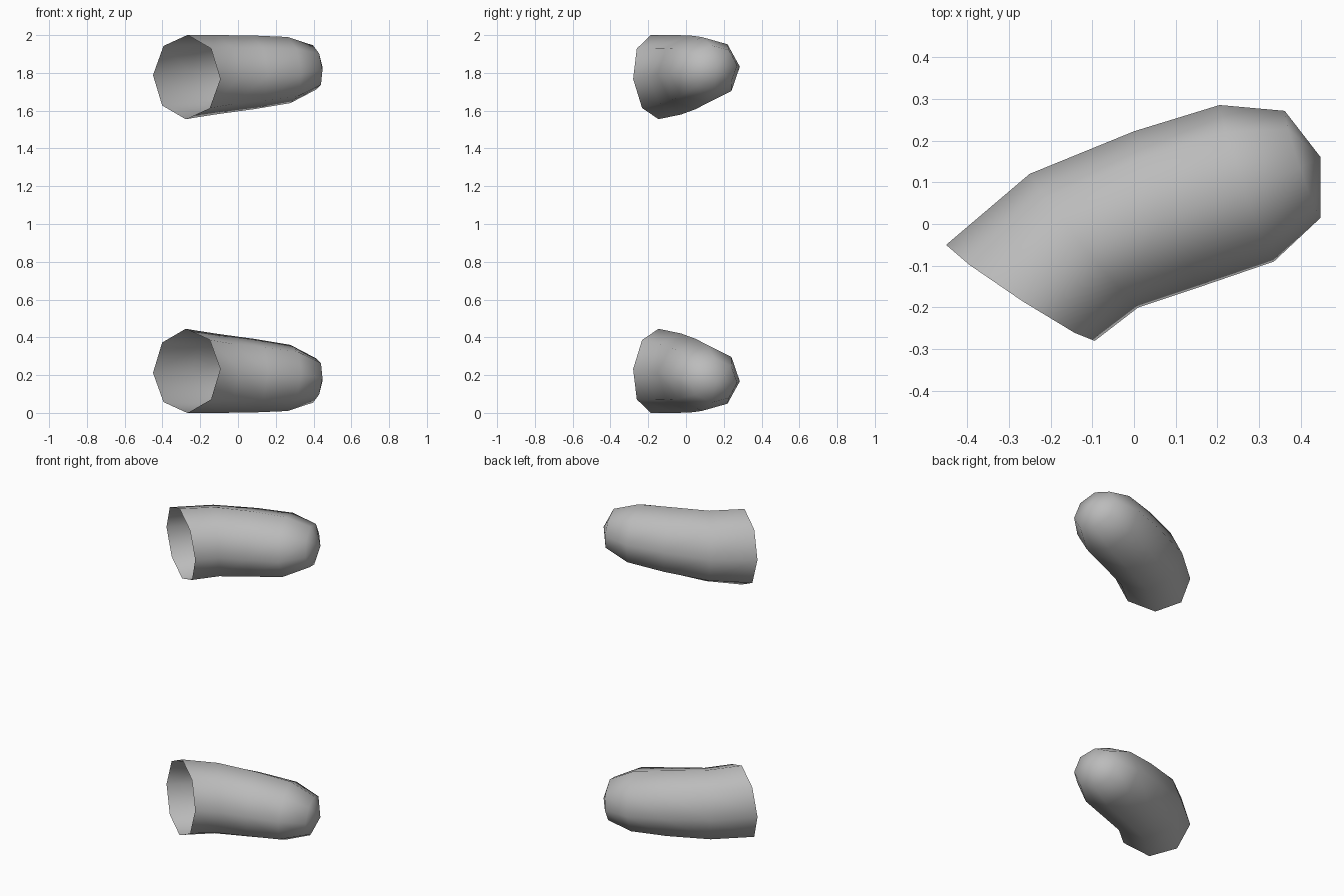
import bpy, bmesh, math
from mathutils import Vector as V

if "Cube" in bpy.data.objects:
    bpy.data.objects.remove(bpy.data.objects["Cube"])

# one flat grey for both parts
grey = bpy.data.materials.new("plain grey")
grey.diffuse_color = (0.5, 0.5, 0.5, 1)
grey.use_nodes = True
grey.node_tree.nodes["Principled BSDF"].inputs["Base Color"].default_value = grey.diffuse_color

# cross-sections: centre, vector to the right side, vector to the top
RINGS = [
    ((-0.272, -0.165, 1.778), (0.178, -0.115, -0.01), (0.005, -0.020, 0.223)),
    ((-0.120, -0.040, 1.790), (0.130, -0.160, -0.01), (0.000, -0.015, 0.210)),
    ((0.080, 0.036, 1.803), (0.080, -0.186, -0.015), (-0.005, -0.015, 0.195)),
    ((0.270, 0.0975, 1.815), (0.065, -0.1875, -0.018), (-0.007, -0.015, 0.175)),
    ((0.404, 0.143, 1.828), (0.043, -0.128, -0.012), (-0.007, -0.008, 0.118)),
]
TIP = (0.447, 0.160, 1.832)
SIDES = 8


def curved_sleeve(name, flip):
    """Open eight-sided tube with a rounded tip, optionally mirrored about z = 1."""
    bm = bmesh.new()

    def vert(p):
        return bm.verts.new((p[0], p[1], 2 - p[2] if flip else p[2]))

    loops = []
    for c, s, u in RINGS:
        loops.append([vert(V(c) + V(s) * math.cos(a) + V(u) * math.sin(a))
                      for a in (2 * math.pi * i / SIDES for i in range(SIDES))])
    tip = vert(TIP)
    for a, b in zip(loops, loops[1:]):
        for i in range(SIDES):
            j = (i + 1) % SIDES
            bm.faces.new((a[i], a[j], b[j], b[i]))
    # closed, rounded end
    for i in range(SIDES):
        bm.faces.new((loops[-1][i], loops[-1][(i + 1) % SIDES], tip))
    # the winding is the same everywhere; make it point outward
    bm.normal_update()
    bm.faces.ensure_lookup_table()
    f = bm.faces[0]
    centre = V((-0.2, -0.1, 0.22 if flip else 1.78))
    if f.normal.dot(f.calc_center_median() - centre) < 0:
        bmesh.ops.reverse_faces(bm, faces=bm.faces[:])
    for f in bm.faces:
        f.smooth = True
    me = bpy.data.meshes.new(name)
    bm.to_mesh(me)
    bm.free()
    me.materials.append(grey)
    ob = bpy.data.objects.new(name, me)
    bpy.context.collection.objects.link(ob)


curved_sleeve("upper_sleeve", False)
curved_sleeve("lower_sleeve", True)
